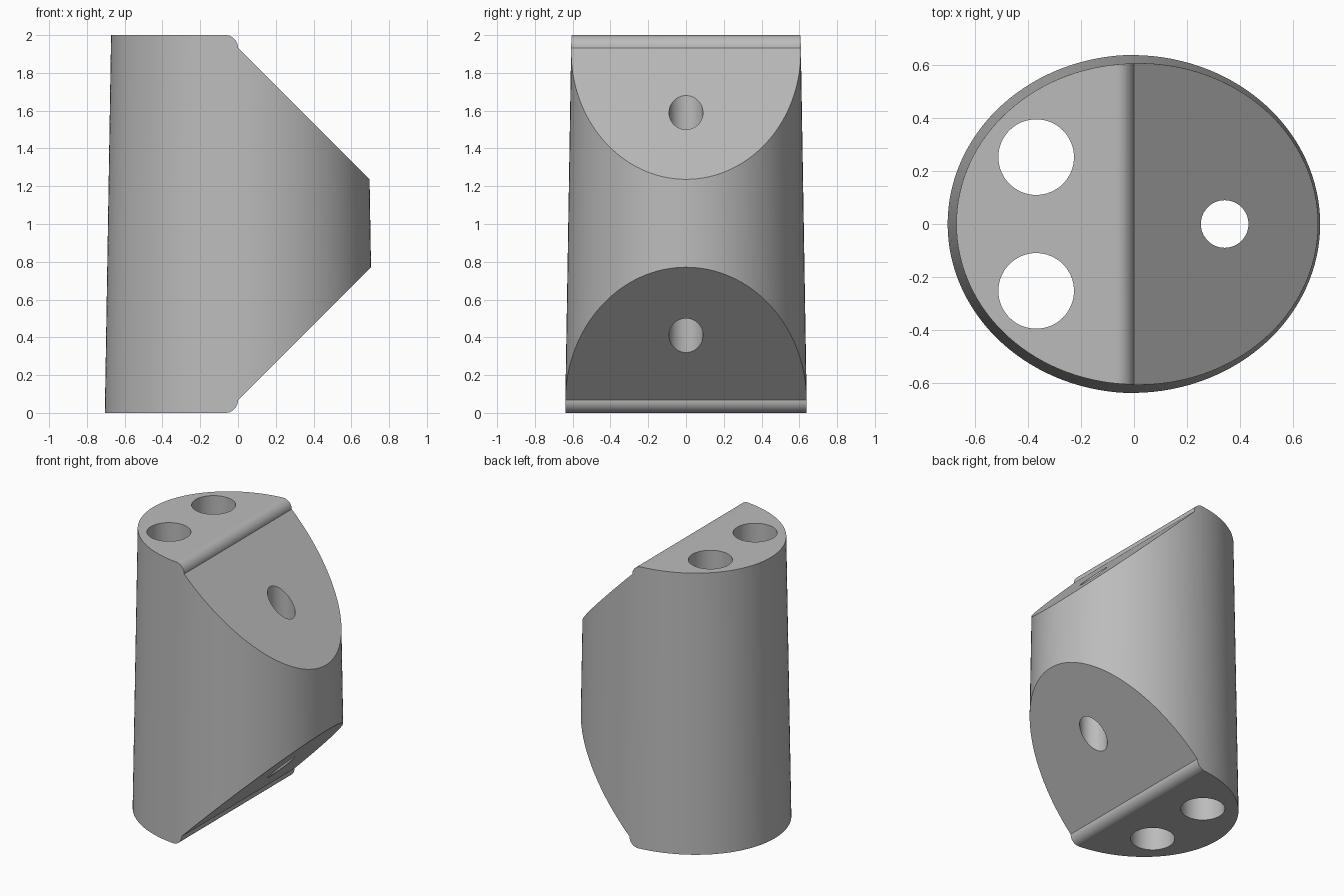
import bpy, bmesh
from math import sin, cos, pi, radians

cube = bpy.data.objects.get("Cube")
if cube:
    bpy.data.objects.remove(cube, do_unlink=True)

grey = bpy.data.materials.new("plain grey")
grey.use_nodes = True
colour = (0.5, 0.5, 0.5, 1)
grey.diffuse_color = colour
grey.node_tree.nodes["Principled BSDF"].inputs["Base Color"].default_value = colour


def make_object(name, bm):
    bmesh.ops.recalc_face_normals(bm, faces=bm.faces)
    mesh = bpy.data.meshes.new(name)
    bm.to_mesh(mesh)
    bm.free()
    mesh.materials.append(grey)
    ob = bpy.data.objects.new(name, mesh)
    bpy.context.collection.objects.link(ob)
    return ob


def loft(name, rings):
    """Solid skinned between two matching rings of points."""
    bm = bmesh.new()
    a, b = [[bm.verts.new(p) for p in ring] for ring in rings]
    n = len(a)
    bm.faces.new(a)
    bm.faces.new(b)
    for i in range(n):
        j = (i + 1) % n
        bm.faces.new((a[i], a[j], b[j], b[i]))
    return make_object(name, bm)


def ellipse(cx, cy, rx, ry, z, n):
    return [(cx + rx * cos(2 * pi * i / n), cy + ry * sin(2 * pi * i / n), z)
            for i in range(n)]


def combine(target, tool, operation):
    mod = target.modifiers.new(operation, 'BOOLEAN')
    mod.object = tool
    mod.operation = operation
    mod.solver = 'EXACT'
    bpy.context.view_layer.objects.active = target
    bpy.ops.object.modifier_apply(modifier=mod.name)
    bpy.data.objects.remove(tool, do_unlink=True)


# Tapered oval body
body = loft("tapered_block", [ellipse(0.006, 0, 0.711, 0.64, 0, 128),
                              ellipse(0.006, 0, 0.678, 0.607, 2, 128)])

# Side profile: rounded lip, then 45 degree slopes, mirrored top to bottom
lip = 0.067
upper = [(-1, 2.2), (-lip, 2.2), (-lip, 2)]
upper += [(-lip + lip * sin(t * pi / 20), 2 - lip + lip * cos(t * pi / 20))
          for t in range(1, 11)]
upper.append((0.9, 2 - lip - 0.9))
profile = upper + [(x, 2 - z) for x, z in reversed(upper)]
wedge = loft("wedge", [[(x, y, z) for x, z in profile] for y in (-1, 1)])
combine(body, wedge, 'INTERSECT')

# Vertical through holes: two large at the flat side, one small in the slopes
for x, y, r in ((-0.37, 0.253, 0.143), (-0.37, -0.253, 0.143), (0.343, 0, 0.09)):
    drill = loft("drill", [ellipse(x, y, r, r, z, 64) for z in (-0.2, 2.2)])
    combine(body, drill, 'DIFFERENCE')

bpy.ops.object.select_all(action='DESELECT')
body.select_set(True)
bpy.context.view_layer.objects.active = body
bpy.ops.object.shade_smooth_by_angle(angle=radians(30))
